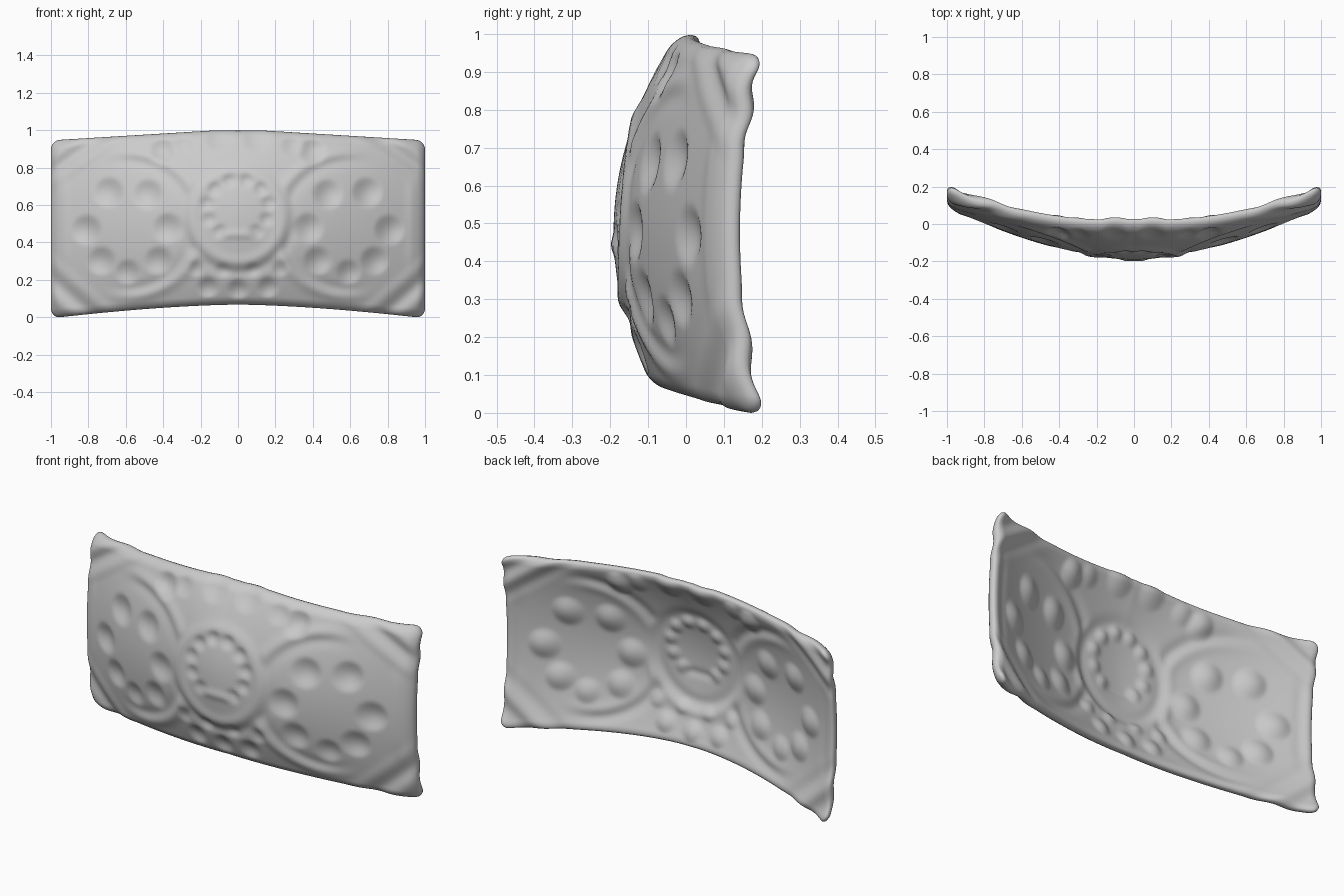
import bpy, math

if "Cube" in bpy.data.objects:
    bpy.data.objects.remove(bpy.data.objects["Cube"])

NX, NZ = 168, 88           # grid resolution (NX even)
HALF, EDGE, CORNER = 0.034, 0.045, 0.05

# pressed dimples, mirrored in x: (x, z, radius, depth)
DIMPLES = [(0.69, 0.67, 0.085, 0.024), (0.48, 0.66, 0.085, 0.024),
           (0.81, 0.47, 0.085, 0.024), (0.375, 0.48, 0.085, 0.024),
           (0.73, 0.305, 0.08, 0.022), (0.59, 0.245, 0.07, 0.018),
           (0.425, 0.305, 0.08, 0.022), (0.40, 0.89, 0.075, 0.022),
           (0.29, 0.92, 0.06, 0.012), (0.10, 0.96, 0.08, 0.016),
           (0.16, 0.165, 0.06, 0.018), (0.0, 0.155, 0.06, 0.018),
           (0.08, 0.255, 0.045, 0.01), (0.225, 0.265, 0.05, 0.013)]
# small dimples around the central medallion
for k in range(5):
    a = math.radians(-54 + 32 * k)
    DIMPLES.append((0.165 * math.cos(a), 0.585 + 0.155 * math.sin(a), 0.045, 0.013))


def gauss(d, w):
    return math.exp(-(d / w) ** 2)


def smooth(a, b, t):
    t = min(1, max(0, (t - a) / (b - a)))
    return t * t * (3 - 2 * t)


def relief(x, z):
    """Embossing depth for x >= 0, positive towards the front."""
    h = 0.0
    for cx, cz, r, dep in DIMPLES:
        d2 = ((x - cx) ** 2 + (z - cz) ** 2) / (r * r)
        if d2 < 1:
            h -= dep * (1 - d2) ** 1.5
    # medallion ring, groove around it and short bar
    m = math.hypot(x, z - 0.54)
    h += 0.009 * gauss(m - 0.245, 0.034)
    h -= 0.008 * gauss(m - 0.295, 0.03) * smooth(0.7, 0.4, z)
    h += 0.008 * gauss(z - 0.445, 0.022) * smooth(0.12, 0.08, x)
    # large side loops
    d = math.hypot((x - 0.60) * 0.94, z - 0.495)
    fade = smooth(0.75, 0.5, x) * smooth(0.27, 0.31, m)
    h += (0.010 * gauss(d - 0.385, 0.032) - 0.006 * gauss(d - 0.34, 0.03)) * fade
    h += 0.005 * gauss(x - 0.93, 0.03) * smooth(0.2, 0.35, z) * smooth(0.8, 0.65, z)
    # diagonal corner flutes
    for zz, s in ((z, 1.15), (0.95 - z, 1.45)):
        c = (1 - x) + zz * s
        h -= 0.010 * math.cos((c - 0.02) * 2 * math.pi / 0.23) * smooth(0.46, 0.22, c)
    return h


def spread(k, n):
    """Even steps from -1 to 1, packed closer near the rim."""
    a = 2 * k / n - 1
    return 0.35 * a + 0.65 * math.sin(a * math.pi / 2)


def skin_points(i, j):
    """Front and back surface points of one grid node (x >= 0)."""
    x, w = spread(i, NX), spread(j, NZ) * 0.475
    d = min(1 - x, 0.475 - abs(w))
    p, q = x - (1 - CORNER), abs(w) - (0.475 - CORNER)
    if p > 0 and q > 0:                       # round the outline corners
        m = max(p, q) / math.hypot(p, q)
        x = 1 - CORNER + p * m
        w = math.copysign(0.475 - CORNER + q * m, w)
    top = 1 - 0.052 * max(0, x - 0.15) / 0.85
    bottom = max(0, 0.07 - 0.073 * x ** 1.6)
    z = bottom + (top - bottom) * (w / 0.95 + 0.5)
    t = (z - 0.48) / 0.5
    y = -0.178 + 0.281 * x ** 1.7 + (0.155 - 0.09 * x) * t * t
    e = min(1, max(0, d / EDGE))
    th = HALF * math.sqrt(max(0, 1 - (1 - e) ** 2))
    y -= relief(x, z) * (0.8 + 0.2 * e)
    return (x, y - th, z), (x, y + th, z)


# curved embossed plate: front and back skins meeting at a rounded rim
verts, front, back = [], {}, {}
for j in range(NZ + 1):
    for i in range(NX // 2, NX + 1):
        f, b = skin_points(i, j)
        for ii, s in {i: 1, NX - i: -1}.items():
            front[ii, j] = back[ii, j] = len(verts)
            verts.append((f[0] * s, f[1], f[2]))
            if i < NX and 0 < j < NZ:
                back[ii, j] = len(verts)
                verts.append((b[0] * s, b[1], b[2]))

faces = []
for i in range(NX):
    for j in range(NZ):
        cell = ((i, j), (i + 1, j), (i + 1, j + 1), (i, j + 1))
        faces.append([front[c] for c in cell])
        faces.append([back[c] for c in reversed(cell)])

# settle on the ground and centre in depth
y0 = (min(v[1] for v in verts) + max(v[1] for v in verts)) / 2
z0 = min(v[2] for v in verts)
verts = [(x, y - y0, z - z0) for x, y, z in verts]

mesh = bpy.data.meshes.new("embossed_plate")
mesh.from_pydata(verts, [], faces)
mesh.update()
mesh.polygons.foreach_set("use_smooth", [True] * len(mesh.polygons))
plate = bpy.data.objects.new("embossed_plate", mesh)
bpy.context.collection.objects.link(plate)
